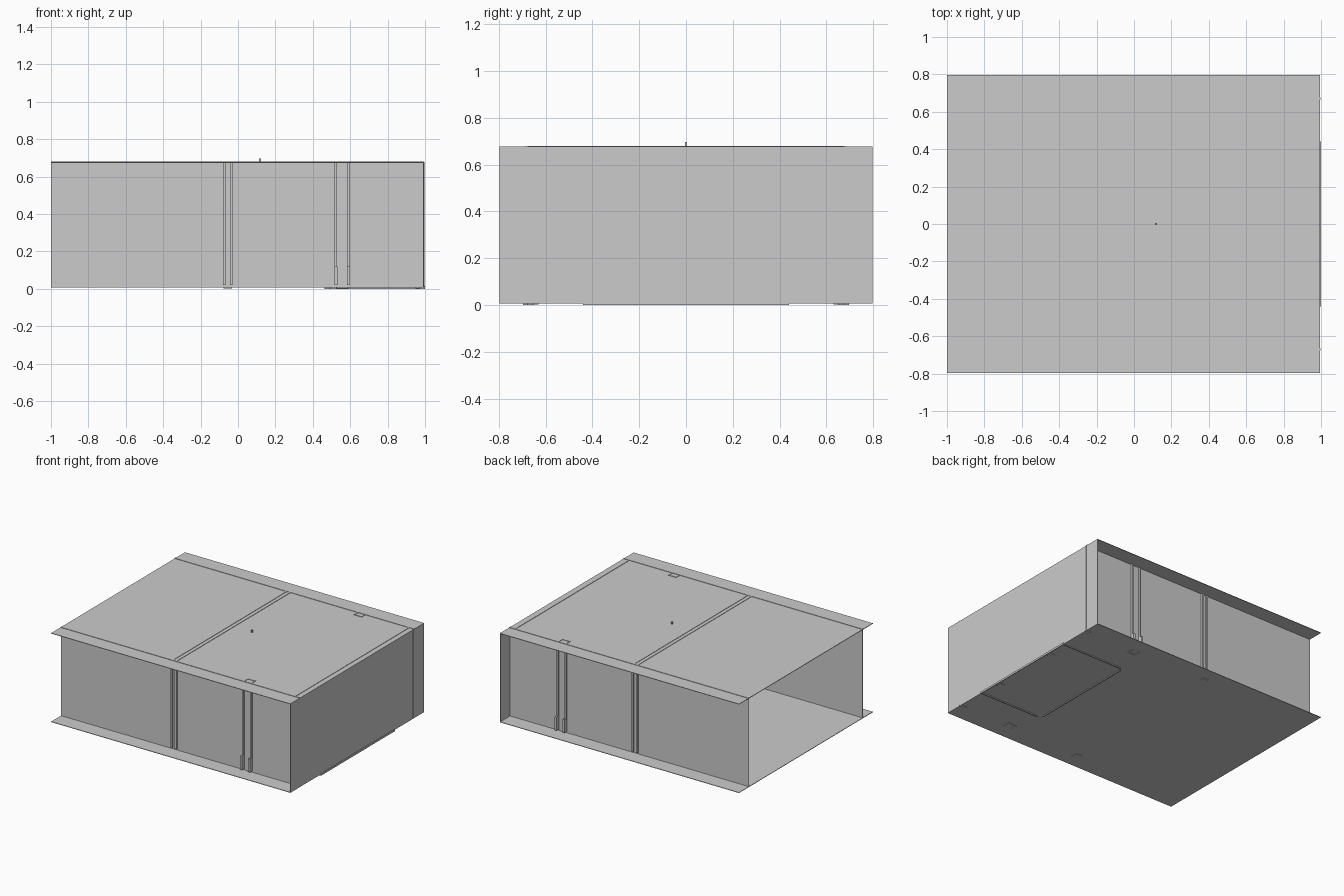
import bpy, bmesh

if "Cube" in bpy.data.objects:
    bpy.data.objects.remove(bpy.data.objects["Cube"])


def box(bm, x0, x1, y0, y1, z0, z1):
    """Add an axis-aligned box to a bmesh."""
    v = [bm.verts.new((x, y, z)) for z in (z0, z1)
         for x, y in ((x0, y0), (x1, y0), (x1, y1), (x0, y1))]
    for f in ((3, 2, 1, 0), (4, 5, 6, 7), (0, 1, 5, 4),
              (1, 2, 6, 5), (2, 3, 7, 6), (3, 0, 4, 7)):
        bm.faces.new([v[i] for i in f])


def part(name, boxes, mirror=False):
    """Make one object from boxes, optionally mirrored across y = 0."""
    bm = bmesh.new()
    for b in boxes:
        box(bm, *b)
    me = bpy.data.meshes.new(name)
    bm.to_mesh(me)
    bm.free()
    ob = bpy.data.objects.new(name, me)
    bpy.context.collection.objects.link(ob)
    if mirror:
        m = ob.modifiers.new("mirror", 'MIRROR')
        m.use_axis = (False, True, False)
        m.use_clip = False
    return ob


END, LEFT, SIDE = 0.994, -1.0, 0.797   # overall sheet limits
WALL = 0.68                            # side wall position
BOT, TOP, T = 0.01, 0.677, 0.004       # sheet heights and thickness

# Main thin sheets: open at the left end
part("floor_sheet", [(LEFT, END, -SIDE, SIDE, BOT - T, BOT)])
part("roof_sheet", [(LEFT, END, -SIDE, SIDE, TOP - T, TOP)])
part("end_panel", [(END - T, END, -SIDE, SIDE, BOT, TOP - T)])
part("side_wall", [(LEFT, END - T, -WALL, -WALL + T, BOT, TOP - T)], True)

# Seam beads on the roof and end panel
b, h = 0.006, 0.003
part("roof_side_seam", [(LEFT, END, -WALL - b, -WALL + b, TOP, TOP + h)], True)
part("roof_cross_seams", [(x - b, x + b, -WALL, WALL, TOP, TOP + h)
                          for x in (-0.07, -0.04, 0.95)])
part("end_seam", [(END, END + h, -WALL + 0.003, -WALL + 0.015, BOT, TOP)], True)

# Double post at the middle joint of each side wall
part("joint_post", [(x - 0.007, x + 0.007, -WALL - 0.012, -WALL, 0.02, TOP - T)
                    for x in (-0.073, -0.037)], True)

# Pair of rods on each side wall with thicker feet
rods = []
for x in (0.523, 0.59):
    rods += [(x - 0.006, x + 0.006, -WALL - 0.012, -WALL, 0.12, TOP - T),
             (x - 0.008, x + 0.008, -WALL - 0.03, -WALL, 0.02, 0.12)]
part("side_rods", rods, True)

# U-shaped clips around the rod ends, above and below
for name, z0, z1 in (("roof_clip", TOP, TOP + h), ("floor_clip", 0.002, BOT - T)):
    part(name, [(0.523, 0.53, -0.68, -0.63, z0, z1),
                (0.583, 0.59, -0.68, -0.63, z0, z1),
                (0.523, 0.59, -0.637, -0.63, z0, z1)], True)

# Small pads under the floor
part("floor_pads", [(x - w, x + w, y - d, y + d, 0.001, BOT - T)
                    for x, y, w, d in ((-0.055, -0.675, 0.022, 0.022),
                                       (0.965, -0.268, 0.02, 0.02),
                                       (0.96, -0.665, 0.012, 0.015))], True)

# Hatch rim under the floor, with chamfered inner corners
outer = [(1.0, 0.44), (0.495, 0.44), (0.463, 0.41)]
inner = [(1.0, 0.43), (0.499, 0.43), (0.473, 0.405)]
bm = bmesh.new()
pts = [outer + [(x, -y) for x, y in reversed(outer)],
       inner + [(x, -y) for x, y in reversed(inner)]]
rows = [[bm.verts.new((x, y, 0.0)) for x, y in p] for p in pts]
faces = [bm.faces.new((rows[0][i], rows[0][i + 1], rows[1][i + 1], rows[1][i]))
         for i in range(5)]
ext = bmesh.ops.extrude_face_region(bm, geom=faces)
bmesh.ops.translate(bm, vec=(0, 0, BOT - T),
                    verts=[g for g in ext["geom"] if isinstance(g, bmesh.types.BMVert)])
bmesh.ops.recalc_face_normals(bm, faces=bm.faces)
me = bpy.data.meshes.new("hatch_rim")
bm.to_mesh(me)
bm.free()
bpy.context.collection.objects.link(bpy.data.objects.new("hatch_rim", me))

# Lip at the foot of the end panel and the roof pin
part("end_lip", [(END, 1.0, -0.44, 0.44, 0.0, 0.014)])
part("roof_pin", [(0.112, 0.122, -0.005, 0.005, TOP, 0.696)])
